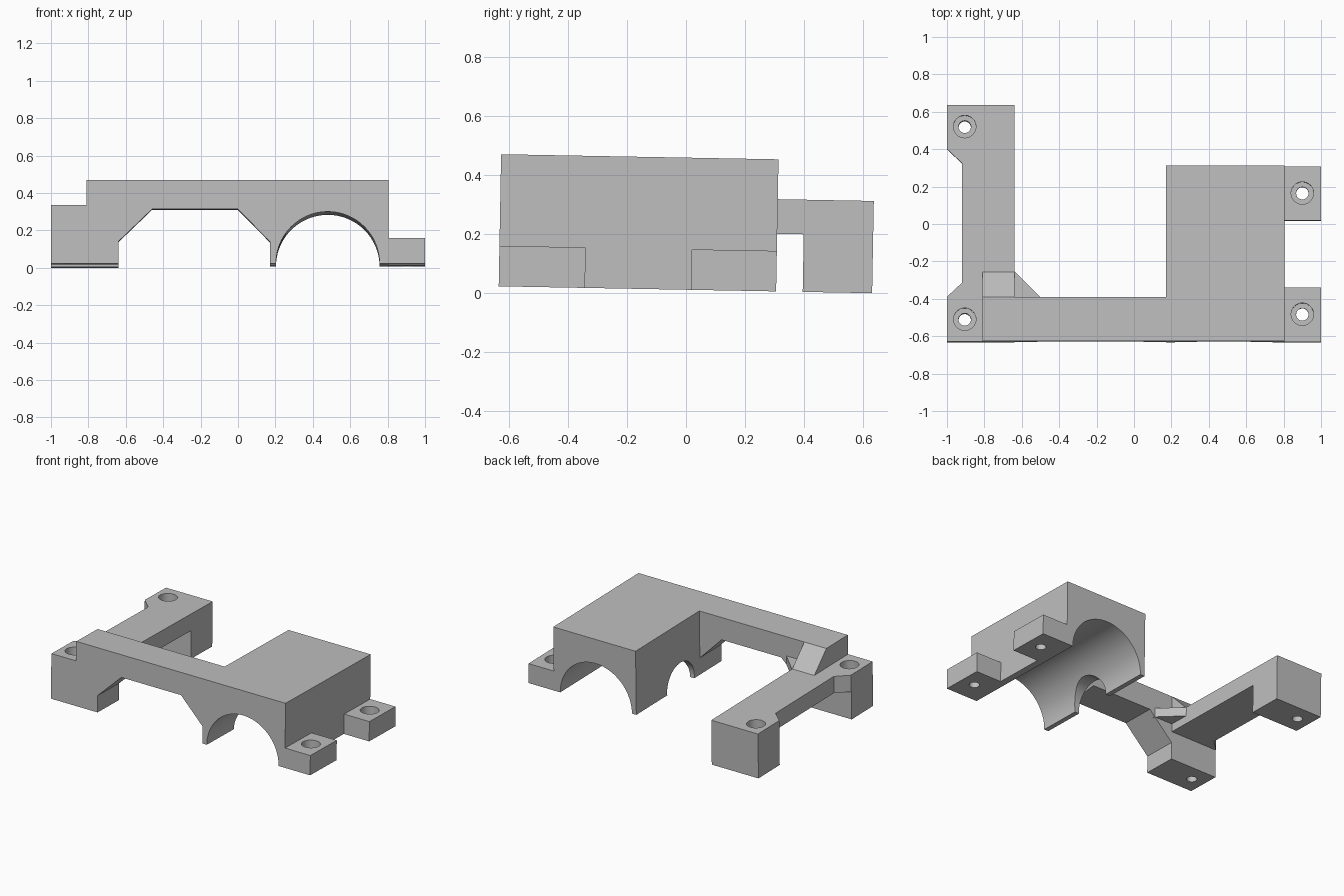
import bpy, bmesh, math
from mathutils import Matrix, Vector

cube = bpy.data.objects.get("Cube")
if cube:
    bpy.data.objects.remove(cube, do_unlink=True)

grey = bpy.data.materials.new("plain grey")
grey.use_nodes = True
grey.diffuse_color = (0.52, 0.52, 0.52, 1)
grey.node_tree.nodes["Principled BSDF"].inputs["Base Color"].default_value = (0.52, 0.52, 0.52, 1)


def add_object(name, bm):
    bmesh.ops.recalc_face_normals(bm, faces=bm.faces)
    mesh = bpy.data.meshes.new(name)
    bm.to_mesh(mesh)
    bm.free()
    mesh.materials.append(grey)
    obj = bpy.data.objects.new(name, mesh)
    bpy.context.collection.objects.link(obj)
    return obj


def prism(name, points, axis, start, end):
    """Extrude a flat profile along x, y or z."""
    place = {"x": lambda a, b: (start, a, b),
             "y": lambda a, b: (a, start, b),
             "z": lambda a, b: (a, b, start)}[axis]
    bm = bmesh.new()
    face = bm.faces.new([bm.verts.new(place(a, b)) for a, b in points])
    moved = bmesh.ops.extrude_face_region(bm, geom=[face])["geom"]
    shift = Vector([end - start if axis == k else 0 for k in "xyz"])
    bmesh.ops.translate(bm, vec=shift, verts=[v for v in moved if isinstance(v, bmesh.types.BMVert)])
    return add_object(name, bm)


def box(name, x0, x1, y0, y1, z0, z1):
    return prism(name, [(x0, y0), (x1, y0), (x1, y1), (x0, y1)], "z", z0, z1)


def cylinder(name, centre, radius, length, axis, sides=48):
    bm = bmesh.new()
    bmesh.ops.create_cone(bm, cap_ends=True, segments=sides, radius1=radius, radius2=radius, depth=length)
    turn = {"x": Matrix.Rotation(math.pi / 2, 4, "Y"),
            "y": Matrix.Rotation(math.pi / 2, 4, "X"),
            "z": Matrix()}[axis]
    bmesh.ops.transform(bm, matrix=Matrix.Translation(centre) @ turn, verts=bm.verts)
    return add_object(name, bm)


def combine(target, other, operation):
    other.hide_render = True
    mod = target.modifiers.new(operation.lower(), "BOOLEAN")
    mod.operation, mod.solver, mod.object = operation, "EXACT", other
    bpy.context.view_layer.objects.active = target
    bpy.ops.object.modifier_apply(modifier=mod.name)
    bpy.data.objects.remove(other, do_unlink=True)


FRONT, BEAM_BACK, BACK = -0.634, -0.398, 0.63
TOP, RAIL_TOP, TAB_TOP = 0.447, 0.312, 0.137

# Front beam with its tapered opening
bracket = prism("mounting_bracket", [
    (-0.81, 0), (-0.64, 0), (-0.64, 0.117), (-0.46, 0.29), (0, 0.29), (0.17, 0.117),
    (0.17, 0), (0.805, 0), (0.805, TOP), (-0.81, TOP)], "y", FRONT, BEAM_BACK)

# Side rail standing on two feet, narrowed between them
rail = prism("side_rail", [
    (-1, FRONT), (-0.64, FRONT), (-0.64, BACK), (-1, BACK),
    (-1, 0.395), (-0.92, 0.32), (-0.92, -0.32), (-1, -0.395)], "z", 0, RAIL_TOP)
combine(rail, box("rail_gap", -1.1, -0.5, BEAM_BACK, 0.395, -0.1, 0.195), "DIFFERENCE")

parts = [
    rail,
    # Block that carries the tunnel
    box("housing_block", 0.17, 0.805, -0.5, 0.305, 0, TOP),
    # Screw tabs
    box("front_tab", 0.78, 1, FRONT, -0.342, 0, TAB_TOP),
    box("back_tab", 0.78, 1, 0.017, 0.305, 0, TAB_TOP),
    # Corner braces
    prism("sloped_brace", [(-0.5, 0.25), (-0.5, TOP), (BEAM_BACK, TOP),
                           (-0.263, RAIL_TOP), (-0.263, 0.25)], "x", -0.81, -0.64),
    prism("corner_gusset", [(-0.66, -0.258), (-0.64, -0.258), (-0.5, BEAM_BACK),
                            (-0.5, -0.42), (-0.66, -0.42)], "z", 0.25, RAIL_TOP),
]
for part in parts:
    combine(bracket, part, "UNION")

# Tunnel and the small arch through its inner wall
combine(bracket, cylinder("tunnel", (0.48, 0, 0), 0.277, 3, "y", 96), "DIFFERENCE")
combine(bracket, cylinder("cross_arch", (0.24, -0.185, 0.02), 0.15, 0.48, "x"), "DIFFERENCE")

# Counterbored screw holes
for x, y, top in [(-0.905, 0.515, RAIL_TOP), (-0.905, -0.515, RAIL_TOP),
                  (0.9, 0.163, TAB_TOP), (0.9, -0.485, TAB_TOP)]:
    combine(bracket, cylinder("screw_hole", (x, y, 0.2), 0.033, 1, "z", 32), "DIFFERENCE")
    combine(bracket, cylinder("counterbore", (x, y, top), 0.06, 0.14, "z", 32), "DIFFERENCE")

# Slight forward-to-back tilt, resting on the rear foot
bracket.data.transform(Matrix.Translation((0, 0, 0.0115)) @ Matrix.Rotation(-0.0183, 4, "X"))
bracket.hide_render = False
bpy.ops.object.select_all(action="DESELECT")
bracket.select_set(True)
bpy.context.view_layer.objects.active = bracket
bpy.ops.object.shade_smooth_by_angle(angle=math.radians(30))
